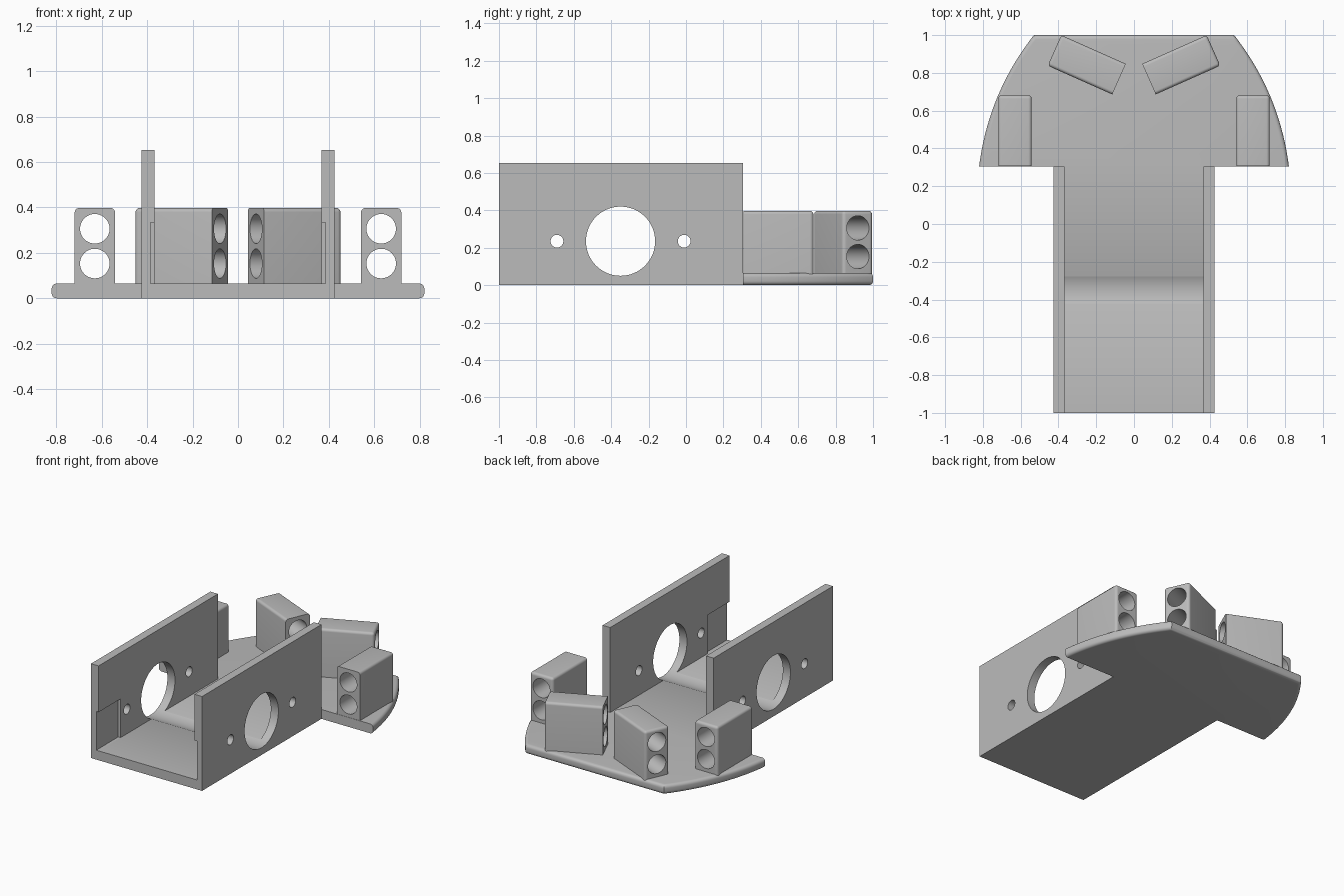
import bpy, bmesh, math
from mathutils import Matrix, Vector

cube = bpy.data.objects.get("Cube")
if cube:
    bpy.data.objects.remove(cube, do_unlink=True)

grey = bpy.data.materials.new("plain grey")
grey.use_nodes = True
grey.diffuse_color = (0.5, 0.5, 0.5, 1)
grey.node_tree.nodes["Principled BSDF"].inputs["Base Color"].default_value = (0.5, 0.5, 0.5, 1)

FLOOR, JOIN, WALL_IN, WALL_OUT = 0.065, 0.305, 0.367, 0.425


def to_object(name, bm):
    bmesh.ops.recalc_face_normals(bm, faces=bm.faces)
    mesh = bpy.data.meshes.new(name)
    bm.to_mesh(mesh)
    bm.free()
    mesh.materials.append(grey)
    obj = bpy.data.objects.new(name, mesh)
    bpy.context.collection.objects.link(obj)
    return obj


def prism(outline, z0, z1):
    bm = bmesh.new()
    face = bm.faces.new([bm.verts.new((x, y, z0)) for x, y in outline])
    top = bmesh.ops.extrude_face_region(bm, geom=[face])["geom"]
    bmesh.ops.translate(bm, vec=(0, 0, z1 - z0),
                        verts=[v for v in top if isinstance(v, bmesh.types.BMVert)])
    return bm


def block(x0, x1, y0, y1, z0, z1):
    return prism([(x0, y0), (x1, y0), (x1, y1), (x0, y1)], z0, z1)


def rod(radius, centre, axis):
    bm = bmesh.new()
    turn = Vector((0, 0, 1)).rotation_difference(Vector(axis)).to_matrix().to_4x4()
    bmesh.ops.create_cone(bm, cap_ends=True, segments=64, radius1=radius, radius2=radius,
                          depth=3, matrix=Matrix.Translation(centre) @ turn)
    return bm


def round_edges(bm, rule, size):
    edges = [e for e in bm.edges if rule(*[v.co for v in e.verts])]
    bmesh.ops.bevel(bm, geom=edges, offset=size, segments=5, profile=0.5, affect='EDGES')


def activate(obj):
    bpy.ops.object.select_all(action='DESELECT')
    obj.select_set(True)
    bpy.context.view_layer.objects.active = obj


def cut(obj, cutters):
    activate(obj)
    for bm in cutters:
        tool = to_object("cutter", bm)
        tool.hide_render = True
        mod = obj.modifiers.new("cut", 'BOOLEAN')
        mod.operation, mod.solver, mod.object = 'DIFFERENCE', 'EXACT', tool
        bpy.ops.object.modifier_apply(modifier=mod.name)
        bpy.data.objects.remove(tool, do_unlink=True)


def smooth(obj):
    activate(obj)
    bpy.ops.object.shade_smooth_by_angle(angle=math.radians(30))


# Floor with the wide curved tail plate
start, end = Vector((0.82, JOIN)), Vector((0.53, 1))
bulge = Vector((0.923, 0.385)) * 0.052
arc = []
for i in range(25):
    t = i / 24
    arc.append(start.lerp(end, t) + bulge * 4 * t * (1 - t))
half = [Vector((WALL_IN, -1)), Vector((WALL_IN, JOIN))] + arc
outline = half + [Vector((-p.x, p.y)) for p in reversed(half)]
bm = prism(outline, 0, FLOOR)
round_edges(bm, lambda a, b: abs(a.z - b.z) < 0.001 and max(a.y, b.y) > JOIN + 0.001, 0.022)
base = to_object("base_plate", bm)


def motor_bore():
    return rod(0.185, (0, -0.35, 0.235), (1, 0, 0))


cut(base, [motor_bore()])
smooth(base)

# Side walls with motor bore, screw holes and a shallow inner pocket
for name, side in (("left_wall", 1), ("right_wall", -1)):
    xs = sorted((side * WALL_IN, side * WALL_OUT))
    wall = to_object(name, block(*xs, -1, JOIN, 0, 0.653))
    pocket = sorted((side * 0.3, side * 0.385))
    cut(wall, [motor_bore()]
        + [rod(0.034, (0, y, 0.235), (1, 0, 0)) for y in (-0.69, -0.01)]
        + [block(*pocket, -1.1, -0.76, FLOOR, 0.333)])
    smooth(wall)


# Sensor holders: twin bores along the length, rounded top and far end
def sensor(name, x, y, angle):
    w, l, top = 0.0885, 0.187, 0.397
    bm = block(-w, w, -l, l, 0.03, top)
    round_edges(bm, lambda a, b: max(a.y, b.y) > 0 and not (a.z < 0.1 and b.z < 0.1)
                and (abs(a.z - b.z) > 0.1 or a.z > 0.1), 0.018)
    obj = to_object(name, bm)
    cut(obj, [rod(0.065, (0, 0, z), (0, 1, 0)) for z in (0.153, 0.306)])
    obj.location = (x, y, 0)
    obj.rotation_euler.z = angle
    smooth(obj)


for label, side in (("left", 1), ("right", -1)):
    sensor(label + "_side_sensor", side * 0.63, 0.494, 0)
    sensor(label + "_rear_sensor", side * 0.25, 0.843, -side * math.radians(66))
